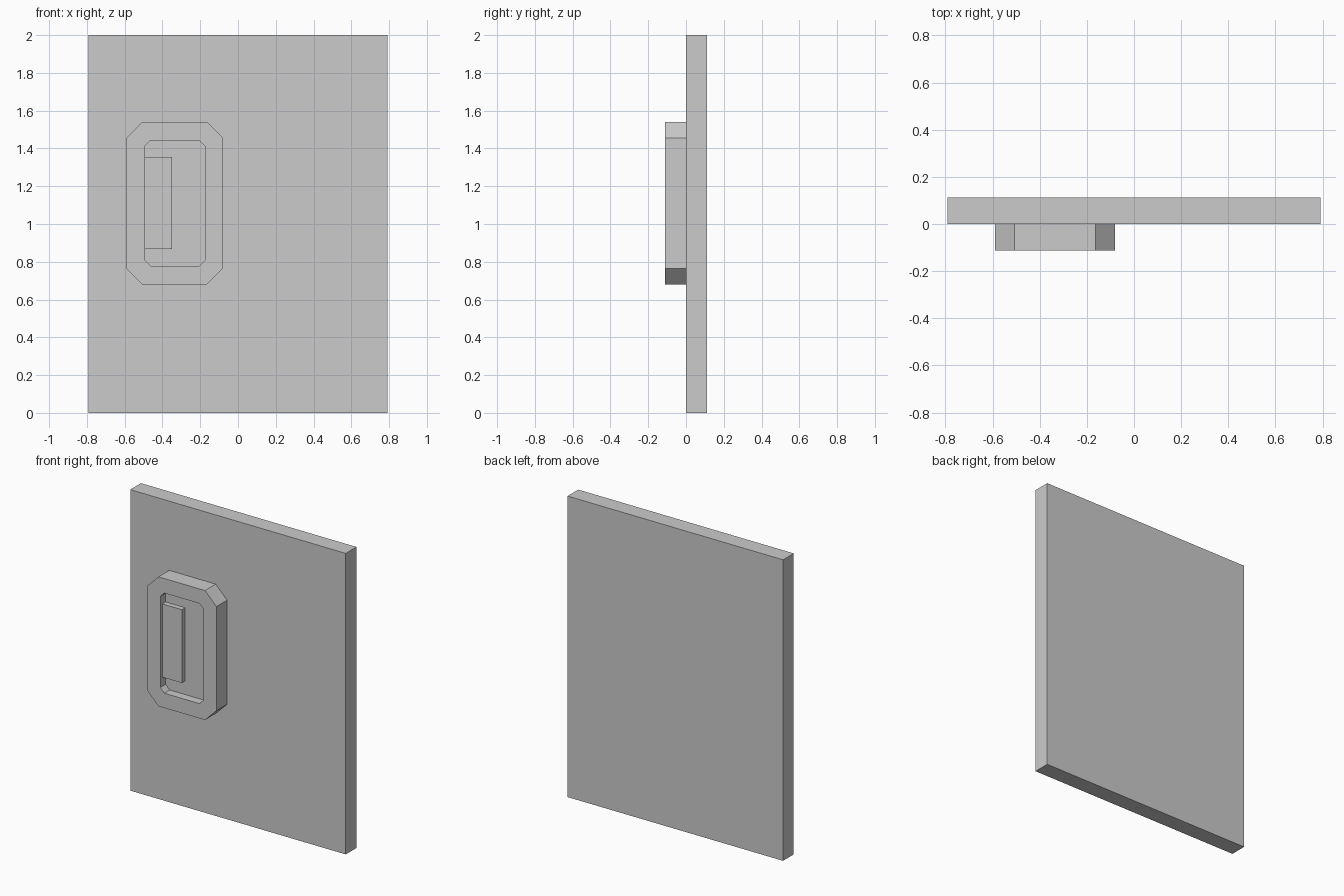
import bpy
import bmesh

default = bpy.data.objects.get("Cube")
if default:
    bpy.data.objects.remove(default, do_unlink=True)

# One plain grey for every part
grey = bpy.data.materials.new("light_grey")
grey.use_nodes = True
colour = (0.6, 0.6, 0.6, 1)
grey.diffuse_color = colour
grey.node_tree.nodes["Principled BSDF"].inputs["Base Color"].default_value = colour


def outline(x0, x1, z0, z1, c):
    """Rectangle in the XZ plane with corners cut by c."""
    return [(x0 + c, z0), (x1 - c, z0), (x1, z0 + c), (x1, z1 - c),
            (x1 - c, z1), (x0 + c, z1), (x0, z1 - c), (x0, z0 + c)]


def finish(name, bm):
    bmesh.ops.recalc_face_normals(bm, faces=bm.faces)
    mesh = bpy.data.meshes.new(name)
    bm.to_mesh(mesh)
    bm.free()
    mesh.materials.append(grey)
    obj = bpy.data.objects.new(name, mesh)
    bpy.context.collection.objects.link(obj)
    return obj


def box(name, x0, x1, y0, y1, z0, z1):
    bm = bmesh.new()
    bmesh.ops.create_cube(bm, size=1)
    for v in bm.verts:
        v.co = (x1 if v.co.x > 0 else x0,
                y1 if v.co.y > 0 else y0,
                z1 if v.co.z > 0 else z0)
    return finish(name, bm)


def recessed_plate(name, outer, inner, back, front, floor):
    """Chamfered plate with a sunken pocket, built as joined rings."""
    bm = bmesh.new()
    levels = [(outer, back), (outer, front), (inner, front), (inner, floor)]
    rings = [[bm.verts.new((x, y, z)) for x, z in pts] for pts, y in levels]
    for a, b in zip(rings, rings[1:]):
        for i in range(len(a)):
            j = (i + 1) % len(a)
            bm.faces.new((a[i], a[j], b[j], b[i]))
    bm.faces.new(rings[0])
    bm.faces.new(rings[-1])
    return finish(name, bm)


# Flat door panel
box("door_panel", -0.792, 0.792, 0, 0.112, 0, 2)

# Raised surround with its pocket
recessed_plate("handle_surround",
               outline(-0.59, -0.08, 0.68, 1.54, 0.084),
               outline(-0.493, -0.175, 0.778, 1.443, 0.03),
               0, -0.112, -0.056)

# Pull plate standing in the pocket against its right wall
box("handle_grip", -0.493, -0.35, -0.09, -0.056, 0.868, 1.355)
